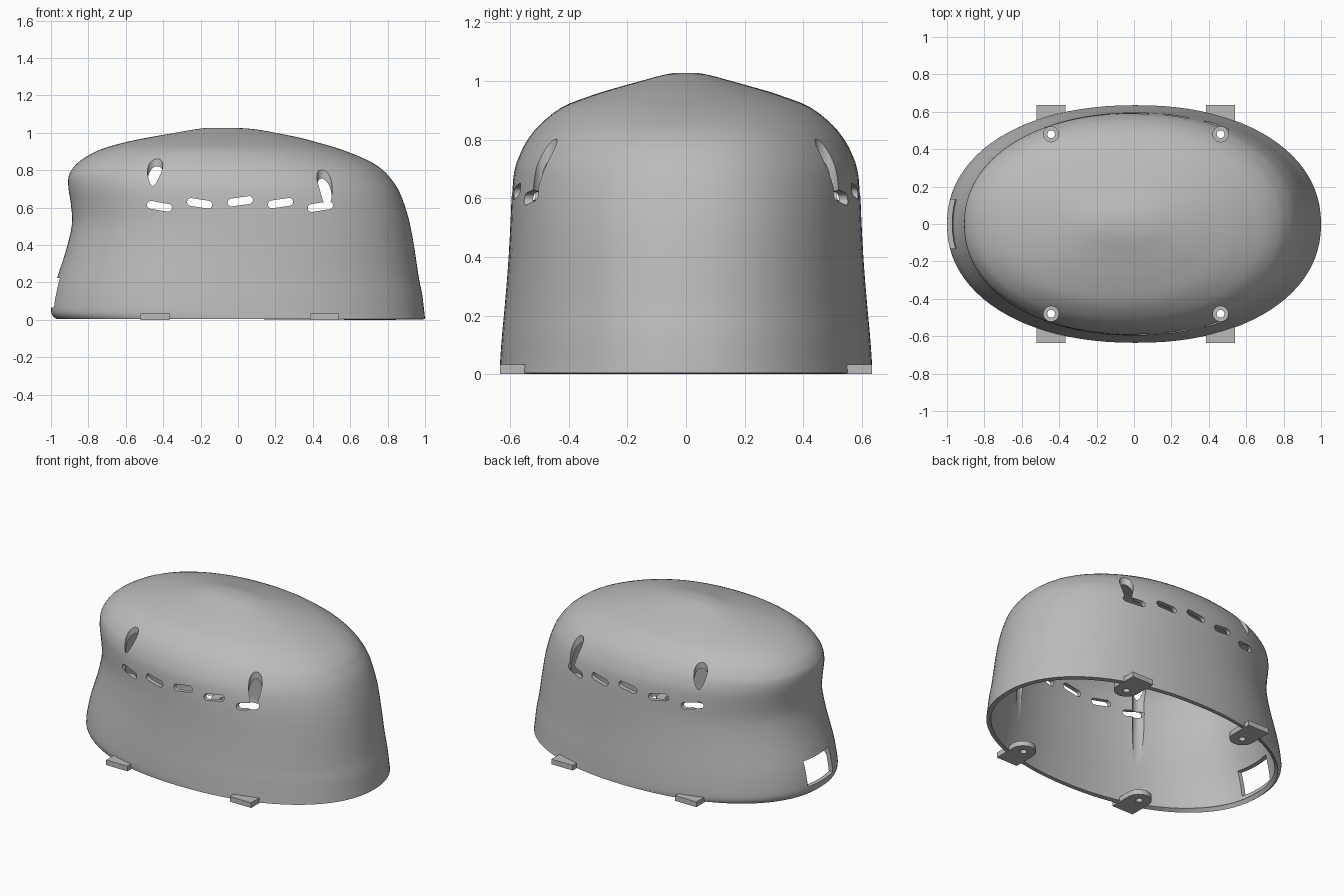
import bpy, bmesh, math
from mathutils import Matrix, Vector

cube = bpy.data.objects.get("Cube")
if cube:
    bpy.data.objects.remove(cube, do_unlink=True)

grey = bpy.data.materials.new("plain grey")
grey.use_nodes = True
grey.diffuse_color = (0.5, 0.5, 0.5, 1)
grey.node_tree.nodes["Principled BSDF"].inputs["Base Color"].default_value = grey.diffuse_color


def add_object(name, bm):
    bmesh.ops.recalc_face_normals(bm, faces=bm.faces)
    mesh = bpy.data.meshes.new(name)
    bm.to_mesh(mesh)
    bm.free()
    ob = bpy.data.objects.new(name, mesh)
    ob.data.materials.append(grey)
    bpy.context.collection.objects.link(ob)
    return ob


def prism(name, outline, depth, matrix):
    """Extrude a flat outline along its own z, then place it."""
    bm = bmesh.new()
    face = bm.faces.new([bm.verts.new((x, y, 0)) for x, y in outline])
    out = bmesh.ops.extrude_face_region(bm, geom=[face])
    verts = [g for g in out["geom"] if isinstance(g, bmesh.types.BMVert)]
    bmesh.ops.translate(bm, verts=verts, vec=(0, 0, depth))
    bm.transform(matrix)
    return add_object(name, bm)


def arc(cx, cy, r, start, end, n):
    return [(cx + r * math.cos(math.radians(start + (end - start) * i / n)),
             cy + r * math.sin(math.radians(start + (end - start) * i / n))) for i in range(n + 1)]


def apply_modifier(ob, mod):
    bpy.ops.object.select_all(action='DESELECT')
    bpy.context.view_layer.objects.active = ob
    ob.select_set(True)
    bpy.ops.object.modifier_apply(modifier=mod.name)


def cut(ob, cutter):
    mod = ob.modifiers.new("cut", 'BOOLEAN')
    mod.operation, mod.solver, mod.object = 'DIFFERENCE', 'EXACT', cutter
    apply_modifier(ob, mod)
    bpy.data.objects.remove(cutter, do_unlink=True)


def smooth(ob, angle):
    bpy.ops.object.select_all(action='DESELECT')
    bpy.context.view_layer.objects.active = ob
    ob.select_set(True)
    bpy.ops.object.shade_smooth_by_angle(angle=math.radians(angle))


# Shell sections: height, -x reach, +x reach, half depth
SECTIONS = [Vector(s) for s in (
    (.004, -.97, 1, .635), (.025, -.993, .998, .635), (.06, -1, .994, .633),
    (.14, -.988, .984, .627), (.225, -.967, .967, .619), (.37, -.92, .945, .607),
    (.51, -.888, .92, .599), (.615, -.893, .89, .594), (.7, -.906, .855, .584),
    (.76, -.907, .813, .562), (.8, -.89, .775, .54), (.85, -.845, .7, .5),
    (.91, -.738, .555, .425), (.95, -.6, .42, .325), (.975, -.48, .325, .245),
    (1, -.335, .2, .155), (1.018, -.235, .1, .09), (1.027, -.16, -.01, .045))]


def spline(points, steps):
    """Catmull-Rom points through the given ones."""
    result = []
    for i in range(len(points) - 1):
        a, b, c, d = (points[max(0, min(len(points) - 1, i + k))] for k in (-1, 0, 1, 2))
        for s in range(steps):
            t = s / steps
            result.append(0.5 * (2 * b + (c - a) * t + (2 * a - 5 * b + 4 * c - d) * t ** 2
                                 + (3 * b - a - 3 * c + d) * t ** 3))
    return result + [points[-1]]


# Hollow oval shell
SIDES, POWER = 96, 2.15
bm = bmesh.new()
rings = []
for z, left, right, depth in spline(SECTIONS, 3):
    ring = []
    for i in range(SIDES):
        a = 2 * math.pi * i / SIDES
        c, s = (math.copysign(abs(f) ** (2 / POWER), f) for f in (math.cos(a), math.sin(a)))
        ring.append(bm.verts.new(((left + right) / 2 + (right - left) / 2 * c, depth * s, z)))
    rings.append(ring)
for low, high in zip(rings, rings[1:]):
    for i in range(SIDES):
        j = (i + 1) % SIDES
        bm.faces.new((low[i], low[j], high[j], high[i]))
bm.faces.new(rings[-1])
shell = add_object("shell", bm)
if shell.data.polygons[-1].normal.z < 0:
    shell.data.flip_normals()
wall = shell.modifiers.new("wall", 'SOLIDIFY')
wall.thickness, wall.offset = 0.028, -1
apply_modifier(shell, wall)

# Row of tilted vent slots, cut through front and back
pill = arc(.047, 0, .021, -90, 90, 8) + arc(-.047, 0, .021, 90, 270, 8)
for x, z, tilt in ((-.42, .607, -10), (-.205, .623, -9), (.012, .634, 8),
                   (.227, .624, 8), (.44, .605, 9)):
    place = (Matrix.Translation((x, 1, z)) @ Matrix.Rotation(math.radians(90), 4, 'X')
             @ Matrix.Rotation(math.radians(tilt), 4, 'Z'))
    cut(shell, prism("slot_cutter", pill, 2, place))

# Vertical screw channels grooving the wall above each foot
FEET = [(x, side) for x in (-.443, .463) for side in (-1, 1)]
for x, side in FEET:
    circle = arc(x, side * .48, .041, 0, 360, 24)[:-1]
    cut(shell, prism("channel_cutter", circle, 1.2, Matrix.Translation((0, 0, .034))))

# Rectangular port at the -x end
port = [(-1.2, -.13), (-.8, -.13), (-.8, .13), (-1.2, .13)]
cut(shell, prism("port_cutter", port, .16, Matrix.Translation((0, 0, .065))))
smooth(shell, 35)

# Four mounting feet with rounded inner ends and screw holes
for x, side in FEET:
    outline = [(-.078, .635), *arc(0, .485, .078, 180, 360, 12), (.078, .635)]
    place = Matrix.Translation((x, 0, 0)) @ Matrix.Diagonal((1, side, 1, 1))
    name = ("front" if side < 0 else "back") + ("_right" if x < 0 else "_left") + "_foot"
    foot = prism(name, outline, .034, place)
    hole = arc(x, side * .48, .021, 0, 360, 20)[:-1]
    cut(foot, prism("hole_cutter", hole, .2, Matrix.Translation((0, 0, -.1))))
    smooth(foot, 35)
